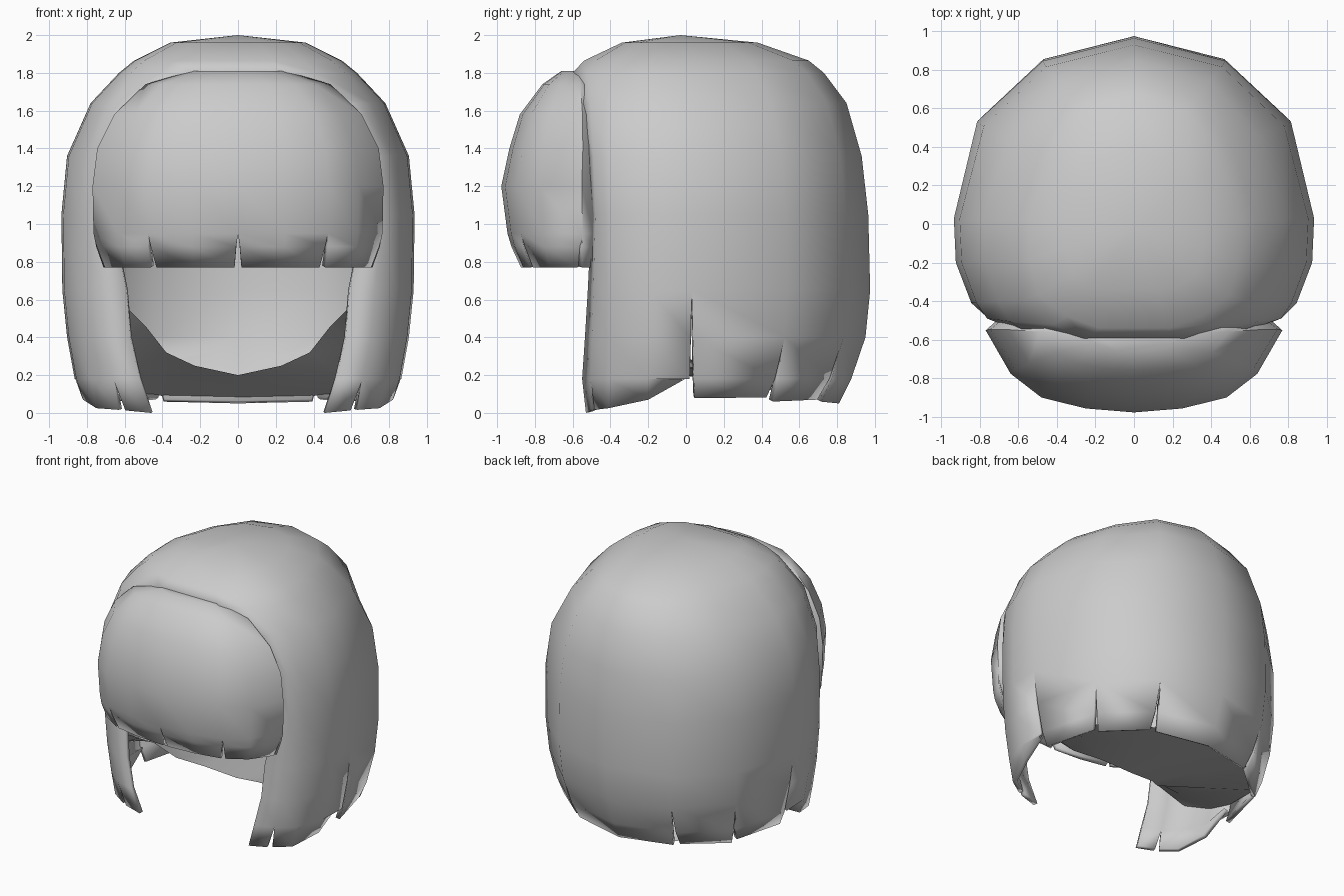
import bpy, bmesh

if "Cube" in bpy.data.objects:
    bpy.data.objects.remove(bpy.data.objects["Cube"])

hair = bpy.data.materials.new("hair_grey")
hair.diffuse_color = (0.6, 0.6, 0.6, 1)
hair.use_nodes = True
hair.node_tree.nodes["Principled BSDF"].inputs["Base Color"].default_value = hair.diffuse_color


def mirror(half):
    """Half a row (centre first) -> full row running from -x to +x."""
    return [(-x, y, z) for x, y, z in half[:0:-1]] + half


def both(centre, slits):
    """Repeat slits given by distance from the centre column on both sides."""
    return {centre + s * c: v for s in (-1, 1) for c, v in slits.items()}


def sheet(name, rows, slits=None, closed_rows=0, pole=None, cap=False, thick=0.03):
    """Grid of rows (top to bottom); slits = {column: (tip row, gap, lift of outer side)}."""
    slits = slits or {}
    bm = bmesh.new()
    cache = {}
    last, n = len(rows) - 1, len(rows[0])

    def vert(r, c, side):
        tip, gap, lift = slits.get(c, (last, 0, 0))
        side = side if r > tip else 0
        if (r, c, side) not in cache:
            p = rows[r][c]
            if side:
                k = gap * (r - tip) / (last - tip)
                q = rows[r][c + side]
                p = [a + (b - a) * k for a, b in zip(p, q)]
                if r == last and side == (1 if c > n // 2 else -1):
                    p[2] += lift
            cache[r, c, side] = bm.verts.new(p)
        return cache[r, c, side]

    for r in range(last):
        for c in range(n - 1):
            bm.faces.new((vert(r, c, 1), vert(r + 1, c, 1),
                          vert(r + 1, c + 1, -1), vert(r, c + 1, -1)))
        if r < closed_rows:
            bm.faces.new((vert(r, n - 1, 0), vert(r + 1, n - 1, 0),
                          vert(r + 1, 0, 0), vert(r, 0, 0)))
    top = [vert(0, c, 0) for c in range(n)]
    if pole:
        p = bm.verts.new(pole)
        for c in range(n):
            bm.faces.new((p, top[c], top[(c + 1) % n]))
    if cap:
        bm.faces.new(top)
    me = bpy.data.meshes.new(name)
    bm.to_mesh(me)
    bm.free()
    me.materials.append(hair)
    ob = bpy.data.objects.new(name, me)
    bpy.context.collection.objects.link(ob)
    bpy.context.view_layer.objects.active = ob
    ob.select_set(True)
    bpy.ops.object.shade_smooth_by_angle(angle=1.1)
    ob.select_set(False)
    if thick:
        m = ob.modifiers.new("thickness", "SOLIDIFY")
        m.thickness, m.offset = thick, -1
    return ob


# Main hair shell: plan outline from the back centre round to the front edge
plan = [(0, .98), (.47, .86), (.81, .54), (.93, .03), (.92, -.2), (.84, -.41)]
# z, half width, back y, front scale, front edge x, front edge y, diagonal scale
levels = [(1.96, .36, .38, .62, .12, -.34, .95), (1.865, .55, .65, .9, .18, -.54, .93),
          (1.80, .63, .73, .96, .25, -.60, .94), (1.64, .78, .85, .98, .56, -.56, .96),
          (1.36, .905, .93, 1, .69, -.52, .99), (1.05, .935, .965, 1, .67, -.50, 1),
          (.65, .93, .975, 1, .59, -.52, 1), (.40, .905, .95, 1, .57, -.535, 1),
          (.18, .865, .875, 1, .52, -.55, 1), (.06, .83, .81, 1, .46, -.53, 1)]
drop = [.05, .06, .06, .08, .07, .025, .015, 0]     # bottom height of each column
rows = []
for i, (z, w, b, f, ex, ey, d) in enumerate(levels):
    half = [(x * w / .93, y * (b / .98 if y > 0 else f), z) for x, y in plan]
    half[2] = (half[2][0] * d, half[2][1] * d, z)
    px, py, _ = half[-1]
    half += [((px + ex) / 2 + .01, (py + ey) / 2 - .025, z), (ex, ey, z)]
    if i == len(levels) - 1:
        half = [(x, y, d) for (x, y, _), d in zip(half, drop)]
    rows.append(mirror(half)[::-1])
sheet("hair_shell", rows,
      both(7, {1: (7, .06, .01), 2: (7, .05, .02), 3: (6, .05, .11), 6: (8, .12, 0)}),
      closed_rows=2, pole=(0, -.03, 2))

# Fringe over the forehead, its back edge tucked inside the shell
plan = [(0, -.975), (.25, -.955), (.48, -.90), (.64, -.78), (.77, -.56), (.70, -.50),
        (.63, -.47)]
# z, half width, front y, back y
levels = [(1.81, .25, -.66, -.56), (1.74, .49, -.76, -.53), (1.58, .655, -.88, -.50),
          (1.40, .745, -.935, -.49), (1.20, .77, -.978, -.49),
          (.95, .765, -.945, -.49), (.88, .755, -.925, -.50), (.77, .72, -.875, -.51)]
rows = [mirror([(x * w / .77, b + (y + .5) / -.475 * (f - b), z) for x, y in plan])
        for z, w, f, b in levels]
sheet("fringe", rows,
      both(6, {0: (5, .08, 0), 2: (5, .08, 0), 4: (5, .12, 0)}), cap=True)

# Underside sheet sloping up from the hem to the neck edge
lip = [(0, -.02, .20), (.23, -.08, .25), (.38, -.2, .32), (.49, -.33, .46),
       (.54, -.42, .51), (.58, -.48, .55)]
hem = [(0, .82, .08), (.40, .72, .09), (.71, .45, .12), (.84, .03, .24),
       (.85, -.2, .31), (.79, -.40, .40)]
mid = [tuple((a + b) / 2 for a, b in zip(p, q)) for p, q in zip(lip, hem)]
sheet("underside", [mirror(lip), mirror(mid), mirror(hem)], thick=0)
